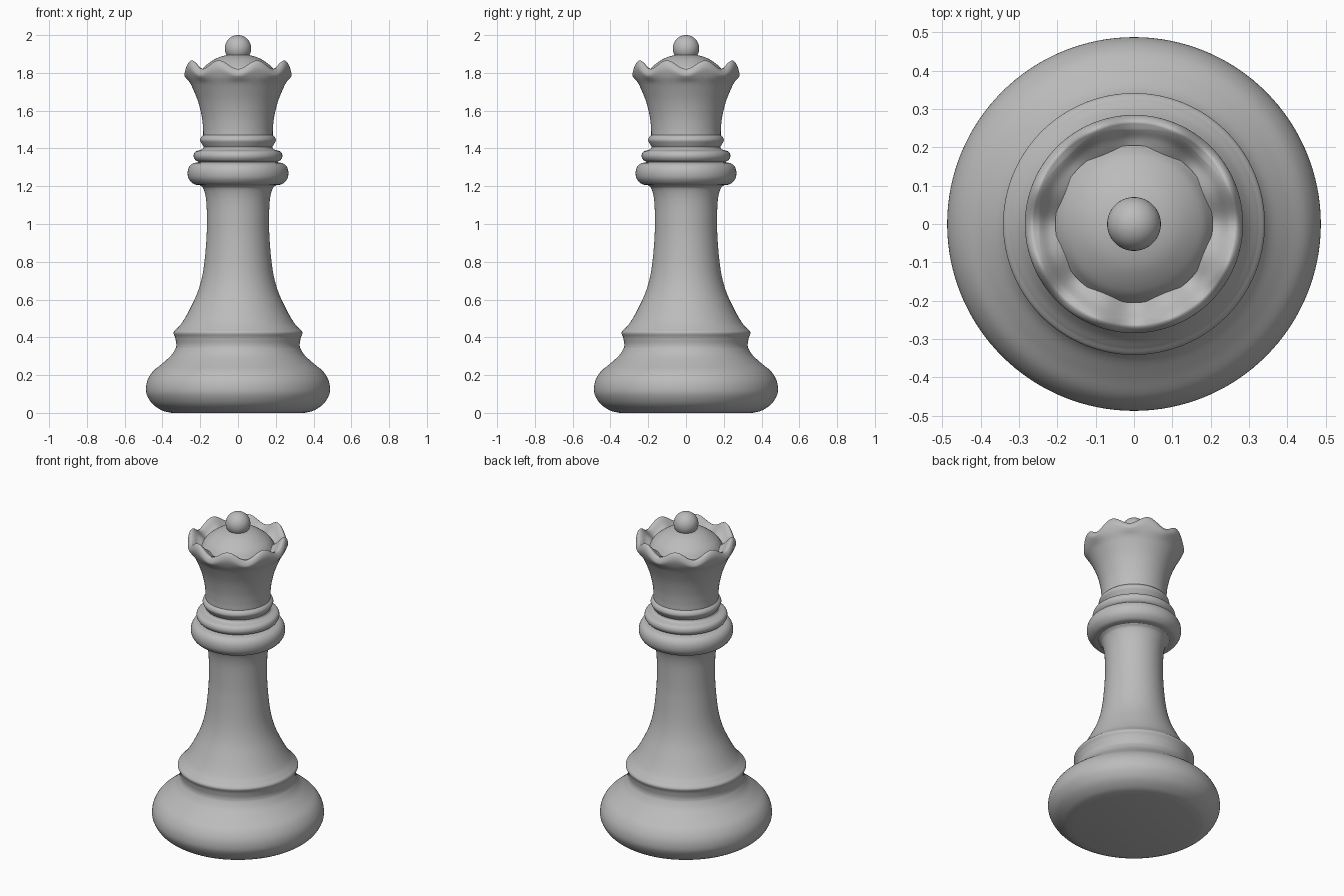
import bpy, math
from mathutils import Vector

if "Cube" in bpy.data.objects:
    bpy.data.objects.remove(bpy.data.objects["Cube"])

SEG = 128
mat = bpy.data.materials.new("plain grey")
mat.diffuse_color = (0.5, 0.5, 0.5, 1)
mat.use_nodes = True
mat.node_tree.nodes["Principled BSDF"].inputs["Base Color"].default_value = mat.diffuse_color


def smooth_profile(pts, n=6):
    """Catmull-Rom curve through (radius, height) points."""
    p = [Vector(q) for q in pts]
    p = [2 * p[0] - p[1]] + p + [2 * p[-1] - p[-2]]
    out = []
    for i in range(1, len(p) - 2):
        a, b, c, d = p[i - 1:i + 3]
        for k in range(n):
            t = k / n
            out.append(0.5 * (2 * b + (c - a) * t + (2 * a - 5 * b + 4 * c - d) * t * t
                              + (3 * b - a - 3 * c + d) * t ** 3))
    out.append(p[-2])
    return [(max(q.x, 0), q.y) for q in out]


def lathe(name, prof, shape=None, cap_bottom=False, cap_top=False):
    """Turn a profile around z; shape(r, z, angle, t) may bend each point."""
    verts, faces = [], []
    m = len(prof)
    for j, (r, z) in enumerate(prof):
        for i in range(SEG):
            a = 2 * math.pi * i / SEG
            rr, zz = shape(r, z, a, j / (m - 1)) if shape else (r, z)
            verts.append((rr * math.cos(a), rr * math.sin(a), zz))
    for j in range(m - 1):
        for i in range(SEG):
            k = (i + 1) % SEG
            faces.append((j * SEG + i, j * SEG + k, (j + 1) * SEG + k, (j + 1) * SEG + i))
    if cap_bottom:
        faces.append(tuple(reversed(range(SEG))))
    if cap_top:
        faces.append(tuple(range((m - 1) * SEG, m * SEG)))
    me = bpy.data.meshes.new(name)
    me.from_pydata(verts, [], faces)
    me.materials.append(mat)
    ob = bpy.data.objects.new(name, me)
    bpy.context.collection.objects.link(ob)
    bpy.ops.object.select_all(action='DESELECT')
    ob.select_set(True)
    bpy.context.view_layer.objects.active = ob
    bpy.ops.object.shade_smooth_by_angle(angle=math.radians(35))
    return ob


# Rounded foot with the flared ledge above it
lathe("base", smooth_profile([(.35, 0), (.40, .012), (.45, .045), (.48, .09), (.487, .13),
                              (.478, .175), (.45, .22), (.40, .262), (.355, .303), (.331, .34), (.326, .36)])
      + smooth_profile([(.328, .375), (.333, .40), (.341, .42), (.338, .432), (.325, .445)]),
      cap_bottom=True)

# Tapering stem
lathe("stem", smooth_profile([(.325, .445), (.295, .48), (.255, .55), (.21, .65), (.183, .76), (.167, .92),
                              (.165, 1.05), (.169, 1.13), (.182, 1.185), (.20, 1.205)]))

# Three collar rings
lathe("lower_collar", smooth_profile([(.20, 1.205), (.235, 1.212), (.26, 1.238), (.267, 1.27),
                                      (.26, 1.30), (.24, 1.32), (.205, 1.328)]))
lathe("middle_collar", smooth_profile([(.205, 1.328), (.225, 1.338), (.235, 1.36), (.225, 1.383),
                                       (.19, 1.395), (.181, 1.408)]))
lathe("upper_collar", smooth_profile([(.181, 1.408), (.19, 1.422), (.20, 1.442), (.196, 1.458), (.184, 1.47)]))


# Crown cup, its rim waved into eight points
def wave(r, z, a, t):
    v = 0.5 + 0.5 * math.cos(8 * a)          # 1 in the valleys
    w = max(0, min(1, (z - 1.74) / 0.12))
    w = w * w * (3 - 2 * w)
    inner = t > 0.72
    return r + (-.008 * v * w if inner else 0), z - .045 * v * w


lathe("crown", smooth_profile([(.184, 1.47), (.185, 1.51), (.192, 1.57), (.212, 1.65), (.245, 1.73),
                               (.272, 1.78), (.284, 1.82), (.280, 1.85), (.266, 1.866), (.25, 1.856),
                               (.228, 1.832), (.20, 1.81), (.17, 1.785)]), wave)

# Domed lid inside the crown
lathe("crown_dome", smooth_profile([(.205, 1.795), (.18, 1.83), (.14, 1.862), (.10, 1.883),
                                    (.05, 1.896), (.002, 1.90)]), cap_top=True)

# Ball on top
lathe("finial", [(max(.07 * math.sin(math.pi * k / 32), .0005), 1.93 - .07 * math.cos(math.pi * k / 32))
                 for k in range(33)], cap_bottom=True, cap_top=True)
